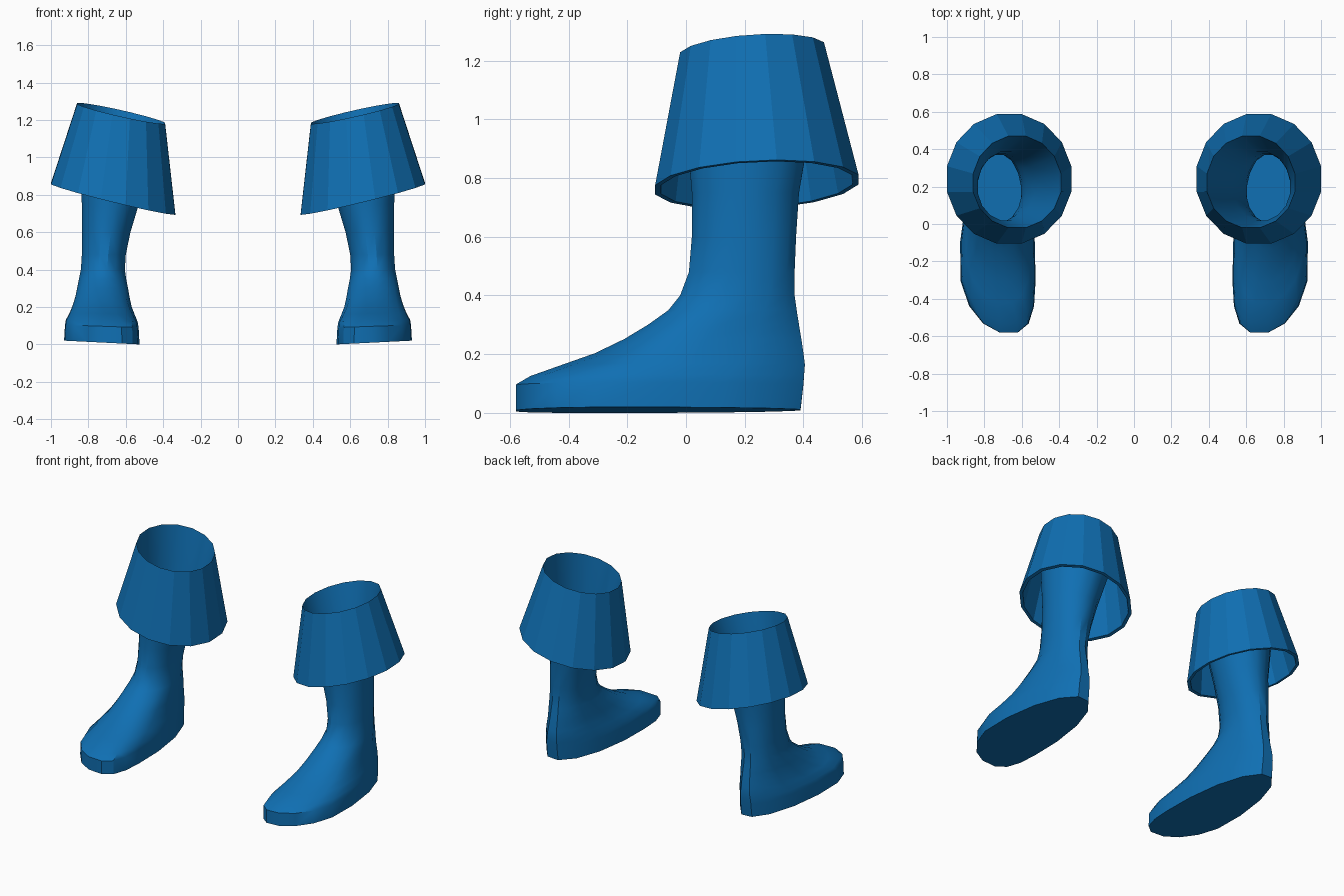
import bpy, bmesh, math

if "Cube" in bpy.data.objects:
    bpy.data.objects.remove(bpy.data.objects["Cube"])

SIDES = 16

blue = bpy.data.materials.new("boot blue")
blue.diffuse_color = (0.005, 0.16, 0.45, 1)
blue.use_nodes = True
blue.node_tree.nodes["Principled BSDF"].inputs["Base Color"].default_value = blue.diffuse_color


def ring(yf, ym, yb, xl, xr, height, toe_x=None, power=2.0):
    """Egg-shaped loop: separate front and back lengths, toe pulled towards toe_x."""
    pts = []
    xc, hw = (xl + xr) / 2, (xr - xl) / 2
    for i in range(SIDES):
        a = 2 * math.pi * (i + 0.5) / SIDES
        c, s = math.cos(a), math.sin(a)
        e = 2 / power if s < 0 else 1.0
        c = math.copysign(abs(c) ** e, c)
        s = math.copysign(abs(s) ** e, s)
        # stretch so the flat-ended polygon still reaches its full extents
        k = 1 / math.cos(math.pi / SIDES) ** e
        c, s = c * k, s * k
        y = ym + s * ((yb - ym) if s > 0 else (ym - yf))
        x = xc + hw * c
        if toe_x is not None and s < 0:
            x += (toe_x - xc) * s * s
        pts.append((x, y, height(x, y)))
    return pts


def loft(name, rings, cap_bottom=False):
    """Skin the loops in order and mirror the part to the other side."""
    bm = bmesh.new()
    loops = [[bm.verts.new(p) for p in r] for r in rings]
    for a, b in zip(loops, loops[1:]):
        for i in range(SIDES):
            j = (i + 1) % SIDES
            bm.faces.new((a[i], a[j], b[j], b[i]))
    if cap_bottom:
        bm.faces.new(loops[0][::-1])
    mesh = bpy.data.meshes.new(name)
    bm.to_mesh(mesh)
    bm.free()
    mesh.materials.append(blue)
    ob = bpy.data.objects.new(name, mesh)
    bpy.context.collection.objects.link(ob)
    mod = ob.modifiers.new("mirror", 'MIRROR')
    mod.use_mirror_merge = False
    return ob


def level(z):
    # lower loops lean slightly, with the outer edge of the sole raised
    return lambda x, y: z + max(0, 1 - z / 0.3) * 0.02 * (x - 0.53) / 0.4


def top_plane(x, y):
    return 1.235 + 0.225 * (x - 0.625) + 0.07 * (y - 0.225)


def hem_plane(x, y):
    return 0.777 + 0.245 * (x - 0.667) + 0.05 * (y - 0.24)


cuff_top = ring(-0.02, 0.22, 0.47, 0.39, 0.86, top_plane)
cuff_hem = ring(-0.105, 0.24, 0.588, 0.335, 1.0, hem_plane)
cuff_hem_inner = ring(-0.085, 0.24, 0.568, 0.355, 0.98, hem_plane)

# z, front y, widest y, back y, inner x, outer x, toe x, squareness
SECTIONS = [
    (0.00, -0.58, -0.22, 0.39, 0.53, 0.93, 0.67, 2.3),
    (0.09, -0.58, -0.22, 0.40, 0.535, 0.925, 0.67, 2.3),
    (0.12, -0.53, -0.20, 0.402, 0.54, 0.92, 0.67, 2.3),
    (0.16, -0.42, -0.12, 0.405, 0.555, 0.90, 0.69, 2.2),
    (0.20, -0.31, -0.05, 0.40, 0.57, 0.885, 0.70, 2.1),
    (0.25, -0.21, 0.00, 0.393, 0.58, 0.87, 0.71, 2),
    (0.30, -0.13, 0.06, 0.385, 0.588, 0.86, 0.72, 2),
    (0.35, -0.06, 0.12, 0.377, 0.598, 0.85, None, 2),
    (0.40, -0.02, 0.17, 0.37, 0.605, 0.84, None, 2),
    (0.48, 0.01, 0.19, 0.37, 0.60, 0.835, None, 2),
    (0.60, 0.02, 0.20, 0.375, 0.575, 0.835, None, 2),
    (0.75, 0.02, 0.20, 0.385, 0.53, 0.835, None, 2),
]

# foot and shaft, open at the top where it meets the cuff
boot = loft("boot_shaft_and_foot",
            [ring(*s[1:6], level(s[0]), s[6], s[7]) for s in SECTIONS] + [cuff_top],
            cap_bottom=True)

# folded-over cuff: lining, hem edge, outer face
cuff = loft("folded_cuff", [cuff_top, cuff_hem_inner, cuff_hem, cuff_top])

# soft shading on the boot, flat panels on the cuff
bpy.ops.object.select_all(action='DESELECT')
boot.select_set(True)
bpy.context.view_layer.objects.active = boot
bpy.ops.object.shade_smooth_by_angle(angle=math.radians(30))
